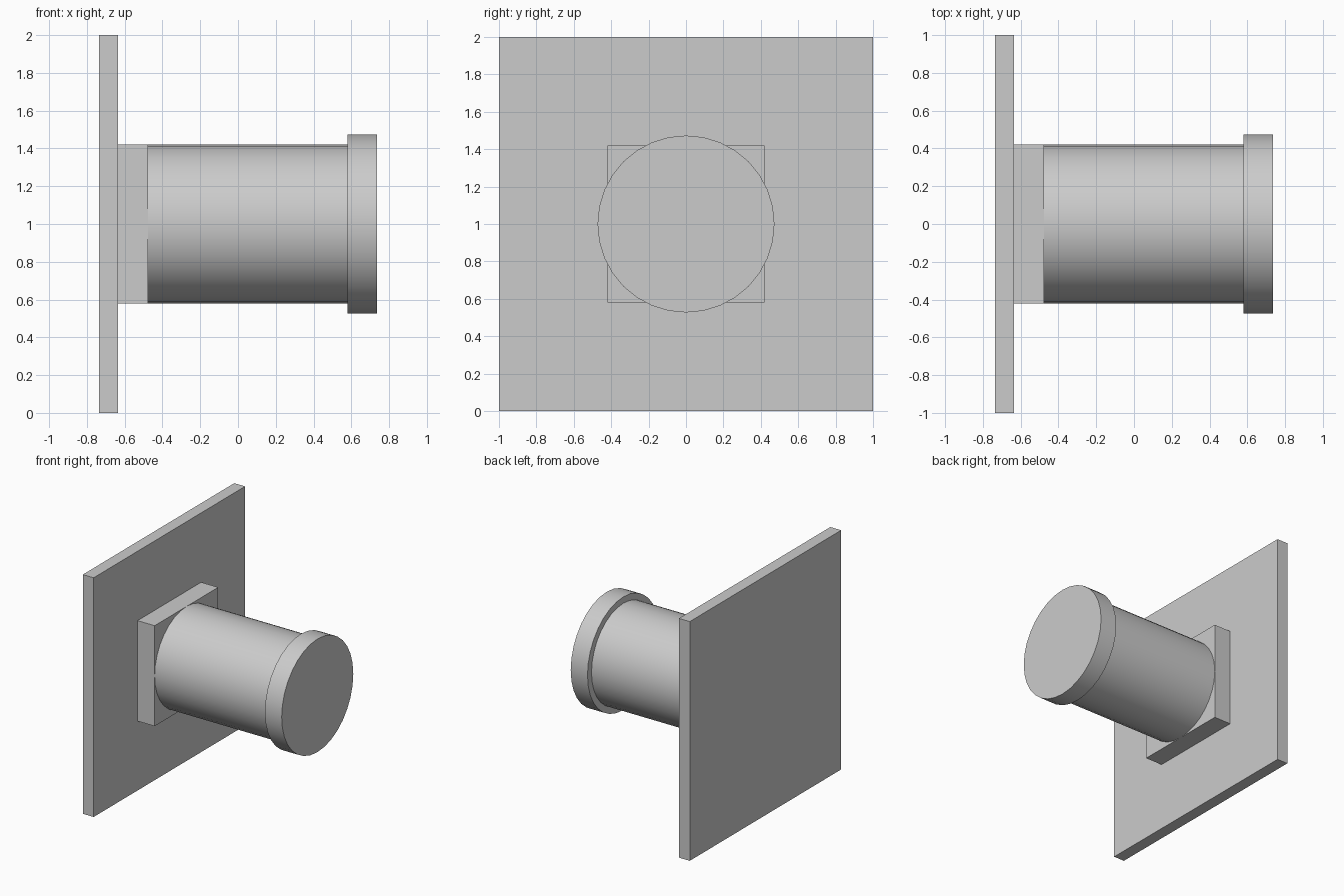
import bpy
import math

cube = bpy.data.objects.get("Cube")
if cube:
    bpy.data.objects.remove(cube, do_unlink=True)

# One plain grey for every part
grey = bpy.data.materials.new("light_grey")
grey.use_nodes = True
colour = (0.6, 0.6, 0.6, 1)
grey.diffuse_color = colour
grey.node_tree.nodes["Principled BSDF"].inputs["Base Color"].default_value = colour

AXIS_Z = 1.0


def finish(name):
    obj = bpy.context.object
    obj.name = name
    obj.data.materials.append(grey)
    return obj


def slab(name, x0, x1, side):
    bpy.ops.mesh.primitive_cube_add(size=1, location=((x0 + x1) / 2, 0, AXIS_Z))
    obj = finish(name)
    obj.scale = (x1 - x0, side, side)
    bpy.ops.object.transform_apply(location=False, rotation=False, scale=True)


def drum(name, x0, x1, radius):
    bpy.ops.mesh.primitive_cylinder_add(
        vertices=32, radius=radius, depth=x1 - x0,
        location=((x0 + x1) / 2, 0, AXIS_Z), rotation=(0, math.pi / 2, 0))
    finish(name)
    bpy.ops.object.shade_smooth_by_angle(angle=math.radians(30))


# Wall plate, square collar, round barrel and wider end cap along x
slab("wall_plate", -0.735, -0.635, 2.0)
slab("square_collar", -0.635, -0.477, 0.84)
drum("barrel", -0.477, 0.58, 0.42)
drum("end_cap", 0.58, 0.735, 0.473)
